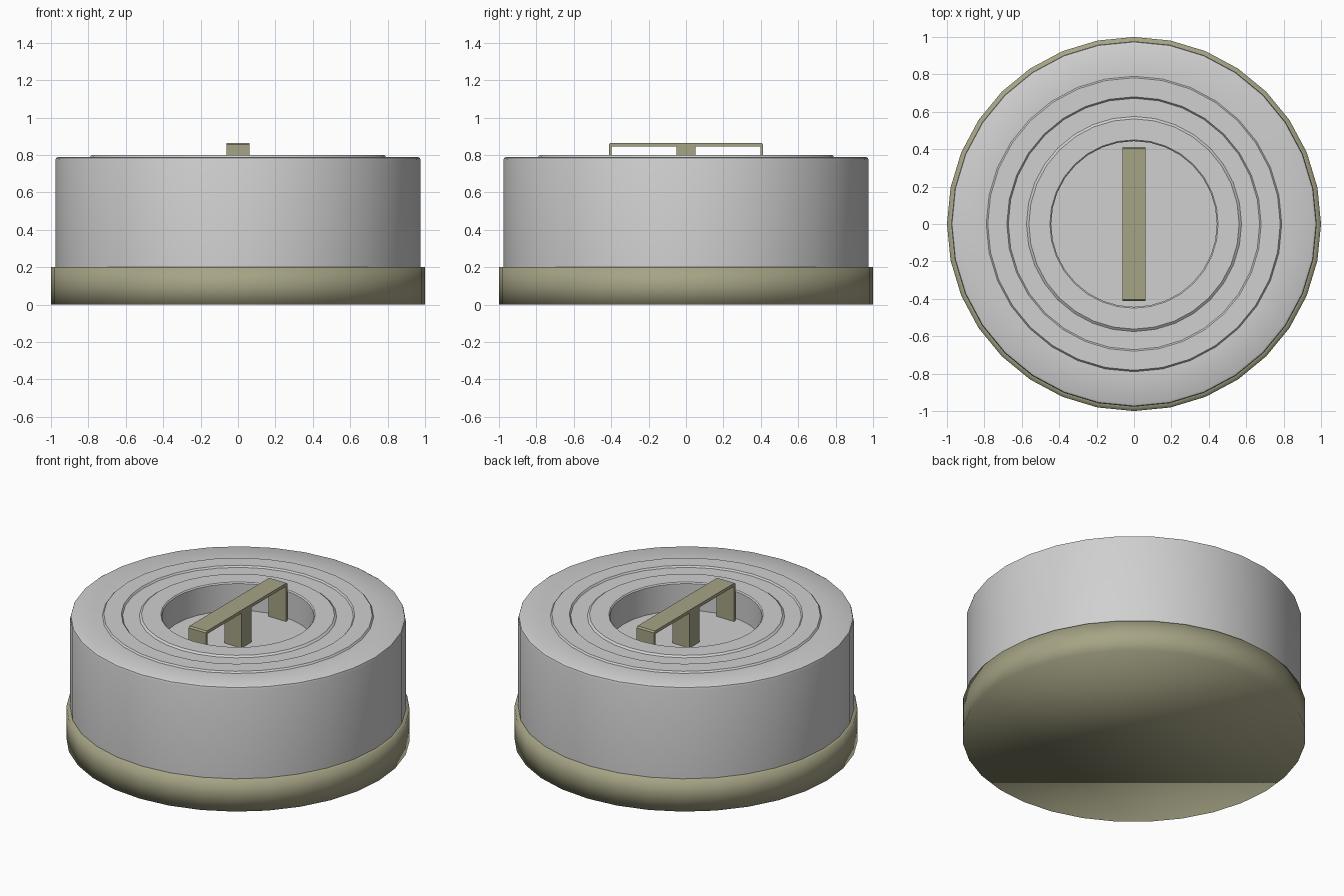
import bpy, bmesh, math

if "Cube" in bpy.data.objects:
    bpy.data.objects.remove(bpy.data.objects["Cube"])

SIDES = 32


def material(name, rgb):
    m = bpy.data.materials.new(name)
    m.diffuse_color = (*rgb, 1)
    m.use_nodes = True
    m.node_tree.nodes["Principled BSDF"].inputs["Base Color"].default_value = m.diffuse_color
    return m


grey = material("light_grey", (0.63, 0.63, 0.63))
olive = material("olive", (0.38, 0.37, 0.235))


def finish(name, bm, mat):
    bmesh.ops.recalc_face_normals(bm, faces=bm.faces)
    me = bpy.data.meshes.new(name)
    bm.to_mesh(me)
    bm.free()
    me.materials.append(mat)
    ob = bpy.data.objects.new(name, me)
    bpy.context.collection.objects.link(ob)
    return ob


def lathe(name, profile, mat, angle):
    """Closed solid of revolution from (radius, z) points, capped at both ends."""
    bm = bmesh.new()
    rings = [[bm.verts.new((r * math.cos(2 * math.pi * i / SIDES),
                            r * math.sin(2 * math.pi * i / SIDES), z))
              for i in range(SIDES)] for r, z in profile]
    for a, b in zip(rings, rings[1:]):
        for i in range(SIDES):
            j = (i + 1) % SIDES
            bm.faces.new((a[i], a[j], b[j], b[i]))
    bm.faces.new(rings[0])
    bm.faces.new(rings[-1])
    ob = finish(name, bm, mat)
    bpy.ops.object.select_all(action='DESELECT')
    ob.select_set(True)
    bpy.context.view_layer.objects.active = ob
    bpy.ops.object.shade_smooth_by_angle(angle=math.radians(angle))
    return ob


def extrude_x(name, points, half, mat):
    """Outline of (y, z) points extruded along x."""
    bm = bmesh.new()
    left = [bm.verts.new((-half, y, z)) for y, z in points]
    right = [bm.verts.new((half, y, z)) for y, z in points]
    bm.faces.new(left)
    bm.faces.new(right)
    n = len(points)
    for i in range(n):
        j = (i + 1) % n
        bm.faces.new((left[i], left[j], right[j], right[i]))
    return finish(name, bm, mat)


# Base band, softly shaded around the lower edge
lathe("base_band", [(1, 0), (1, 0.1), (1, 0.2), (0.97, 0.2)], olive, 95)

# Drum body with bevelled rim, shallow concentric steps and a central well
lathe("drum_body", [
    (0.977, 0.18), (0.977, 0.77), (0.973, 0.784), (0.962, 0.79),
    (0.79, 0.79), (0.782, 0.80), (0.68, 0.80), (0.672, 0.79),
    (0.575, 0.79), (0.562, 0.80), (0.45, 0.80), (0.443, 0.793),
    (0.443, 0.62)], grey, 30)

# Bridge handle: a bent strip whose legs reach the floor of the well
outer = [(0.413, 0.61), (0.413, 0.856), (0.404, 0.865)]
inner = [(0.398, 0.845), (0.398, 0.61)]
half = outer[::-1]
strip = ([(-y, z) for y, z in outer] + half +
         inner[::-1] + [(-y, z) for y, z in inner])
extrude_x("handle", strip, 0.062, olive)

# Centre post under the handle
extrude_x("handle_post", [(-0.05, 0.61), (0.05, 0.61), (0.05, 0.85), (-0.05, 0.85)],
          0.06, olive)
